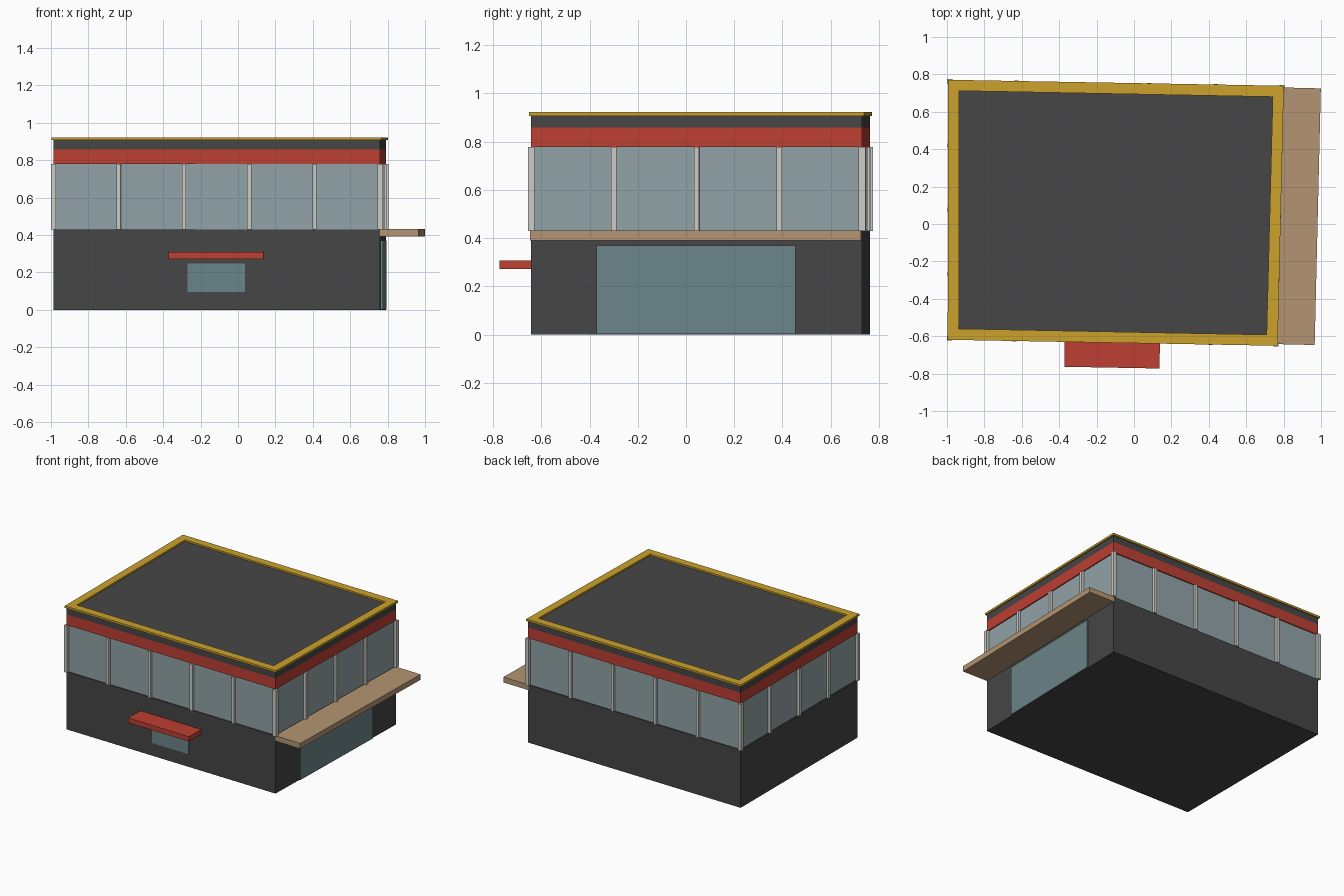
import bpy
import bmesh
from mathutils import Vector

cube = bpy.data.objects.get("Cube")
if cube:
    bpy.data.objects.remove(cube, do_unlink=True)


def material(name, rgb):
    """Flat material from 0-255 display values, converted to linear."""
    lin = [((c / 255 + 0.055) / 1.055) ** 2.4 for c in rgb] + [1.0]
    m = bpy.data.materials.new(name)
    m.use_nodes = True
    m.diffuse_color = lin
    bsdf = m.node_tree.nodes["Principled BSDF"]
    bsdf.inputs["Base Color"].default_value = lin
    bsdf.inputs["Roughness"].default_value = 0.8
    return m


CHARCOAL = material("charcoal", (70, 70, 70))
RED = material("red", (190, 63, 50))
PALE_GLASS = material("pale glass", (146, 163, 168))
DARK_GLASS = material("dark glass", (107, 133, 138))
YELLOW = material("yellow", (204, 162, 44))
TAN = material("tan", (180, 149, 115))
LIGHT_GREY = material("light grey", (204, 204, 199))

# Slightly skewed footprint: front-left, front-right, back-right, back-left as drawn
PLAN = [Vector(p) for p in ((-0.987, -0.61), (0.759, -0.642), (0.792, 0.73), (-0.985, 0.762))]
FRONT, CANOPY_SIDE, BACK, PLAIN_SIDE = range(4)


def grown(d):
    """Footprint moved outward by d."""
    return [Vector((p.x + (d if p.x > 0 else -d), p.y + (d if p.y > 0 else -d))) for p in PLAN]


def prism(name, outline, z0, z1, mat, hole=None):
    """Extrude an outline upward, with an optional matching hole."""
    bm = bmesh.new()

    def ring(pts, z):
        return [bm.verts.new((p.x, p.y, z)) for p in pts]

    low, high = ring(outline, z0), ring(outline, z1)
    n = len(outline)
    if hole:
        hole_low, hole_high = ring(hole, z0), ring(hole, z1)
    else:
        bm.faces.new(low)
        bm.faces.new(high)
    for i in range(n):
        j = (i + 1) % n
        bm.faces.new((low[i], low[j], high[j], high[i]))
        if hole:
            bm.faces.new((hole_low[i], hole_low[j], hole_high[j], hole_high[i]))
            bm.faces.new((low[i], low[j], hole_low[j], hole_low[i]))
            bm.faces.new((high[i], high[j], hole_high[j], hole_high[i]))
    bmesh.ops.recalc_face_normals(bm, faces=bm.faces)
    mesh = bpy.data.meshes.new(name)
    bm.to_mesh(mesh)
    bm.free()
    mesh.materials.append(mat)
    obj = bpy.data.objects.new(name, mesh)
    bpy.context.collection.objects.link(obj)
    return obj


def wall_box(name, side, start, end, inner, outer, z0, z1, mat):
    """Box along a wall: start/end run along it, inner/outer lie across it."""
    a, b = PLAN[side], PLAN[(side + 1) % 4]
    along = (b - a).normalized()
    out = Vector((along.y, -along.x))
    pts = [a + along * s + out * o
           for s, o in ((start, outer), (end, outer), (end, inner), (start, inner))]
    return prism(name, pts, z0, z1, mat)


def wall_length(side):
    return (PLAN[(side + 1) % 4] - PLAN[side]).length


# Stacked storeys
BASE_TOP, GLASS_TOP, BAND_TOP, ROOF_TOP, RIM_TOP = 0.43, 0.778, 0.858, 0.91, 0.922
prism("ground_floor", PLAN, 0, BASE_TOP, CHARCOAL)
prism("upper_windows", grown(-0.008), BASE_TOP, GLASS_TOP, PALE_GLASS)
prism("red_band", PLAN, GLASS_TOP, BAND_TOP, RED)
prism("roof_block", PLAN, BAND_TOP, ROOF_TOP, CHARCOAL)
prism("roof_rim", grown(0.009), 0.907, RIM_TOP, YELLOW, hole=grown(-0.05))

# Window posts on all four walls, thicker at the corners
for side, bays in ((FRONT, 5), (CANOPY_SIDE, 4), (BACK, 5), (PLAIN_SIDE, 4)):
    step = wall_length(side) / bays
    for i in range(bays):
        half = 0.011 if i else 0.0135
        wall_box("corner_post" if i == 0 else "window_post", side,
                 i * step - half, i * step + half, -half, half,
                 BASE_TOP, GLASS_TOP, LIGHT_GREY)

# Front serving window and its awning
wall_box("front_window", FRONT, 0.717, 1.024, -0.002, 0.004, 0.096, 0.246, DARK_GLASS)
wall_box("front_awning", FRONT, 0.617, 1.126, -0.002, 0.142, 0.272, 0.308, RED)

# Large side glazing and the canopy above it
wall_box("side_glazing", CANOPY_SIDE, 0.272, 1.097, -0.002, 0.009, 0.002, 0.37, DARK_GLASS)
wall_box("side_canopy", CANOPY_SIDE, 0, wall_length(CANOPY_SIDE), -0.002, 0.207,
         0.391, BASE_TOP + 0.001, TAN)
